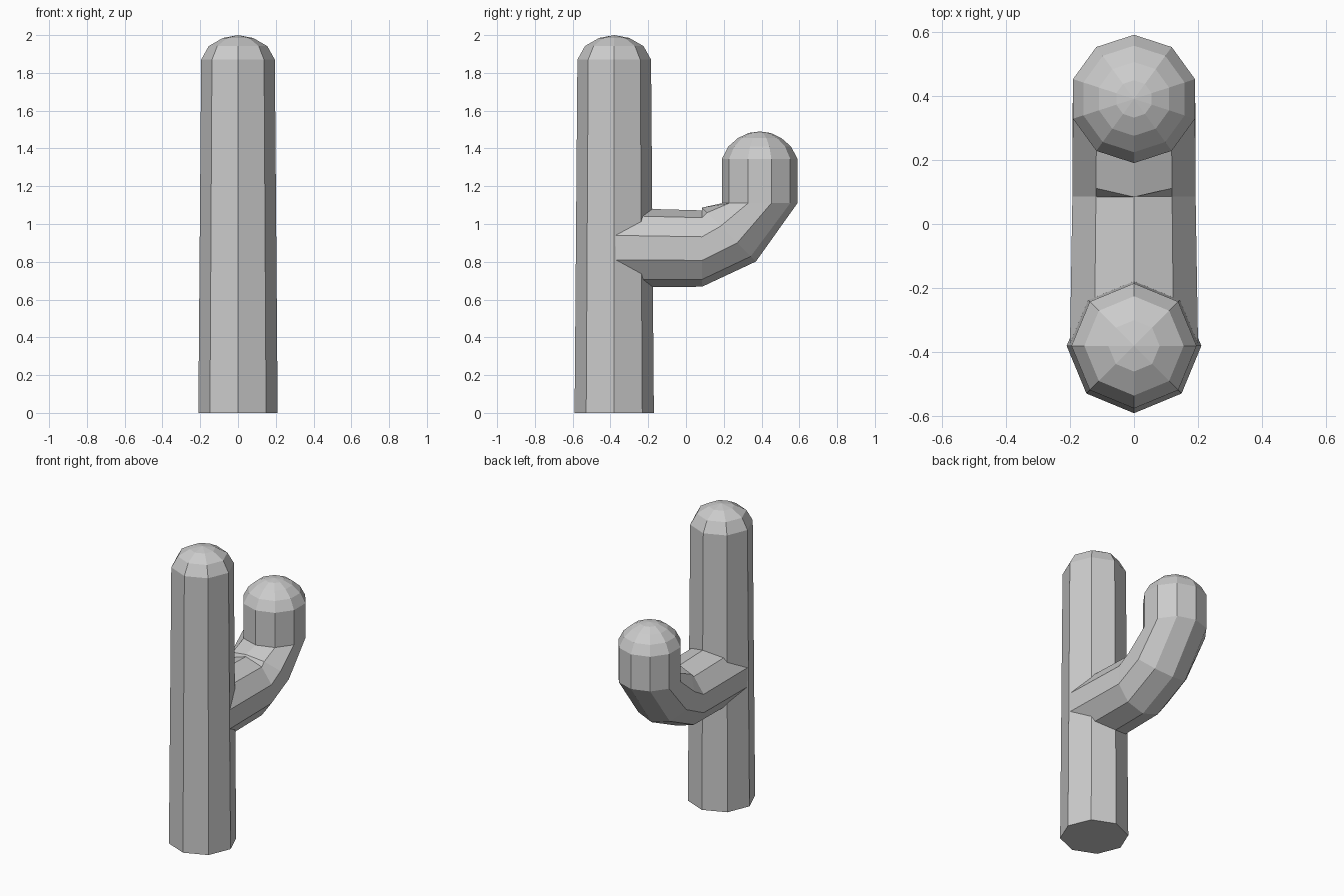
import bpy, bmesh
from math import sin, cos, pi, radians
from mathutils import Vector

if "Cube" in bpy.data.objects:
    bpy.data.objects.remove(bpy.data.objects["Cube"])


def loft(name, sides, rings, apex):
    """Skin rings (y, z, radius, tilt in degrees) and close with an apex fan."""
    bm = bmesh.new()
    loops = []
    for y, z, r, tilt in rings:
        a = radians(tilt)
        v = Vector((0, -sin(a), cos(a)))
        loop = []
        for i in range(sides):
            t = 2 * pi * i / sides
            loop.append(bm.verts.new(Vector((0, y, z)) + r * (Vector((sin(t), 0, 0)) + cos(t) * v)))
        loops.append(loop)
    for a, b in zip(loops, loops[1:]):
        for i in range(sides):
            j = (i + 1) % sides
            bm.faces.new((a[i], a[j], b[j], b[i]))
    tip = bm.verts.new(apex)
    for i in range(sides):
        bm.faces.new((loops[-1][i], loops[-1][(i + 1) % sides], tip))
    bm.faces.new(loops[0])
    bmesh.ops.recalc_face_normals(bm, faces=bm.faces)
    mesh = bpy.data.meshes.new(name)
    bm.to_mesh(mesh)
    bm.free()
    obj = bpy.data.objects.new(name, mesh)
    bpy.context.collection.objects.link(obj)
    return obj


# Tapered eight-sided trunk with rounded top
ty = -0.38
loft("trunk", 8, [
    (ty, 0, 0.21, 90),
    (ty, 1.87, 0.195, 90),
    (ty, 1.942, 0.155, 90),
    (ty, 1.985, 0.08, 90),
], (0, ty, 2.0))

# Ten-sided arm: leaves the trunk, bends upward, rounded top
ay = 0.39
loft("arm", 10, [
    (ty, 0.875, 0.21, 0),
    (0.085, 0.87, 0.202, 0),
    (0.227, 0.944, 0.202, 45),
    (ay, 1.11, 0.2, 90),
    (ay, 1.345, 0.2, 90),
    (ay, 1.41, 0.166, 90),
    (ay, 1.455, 0.115, 90),
    (ay, 1.482, 0.058, 90),
], (0, ay, 1.49))
